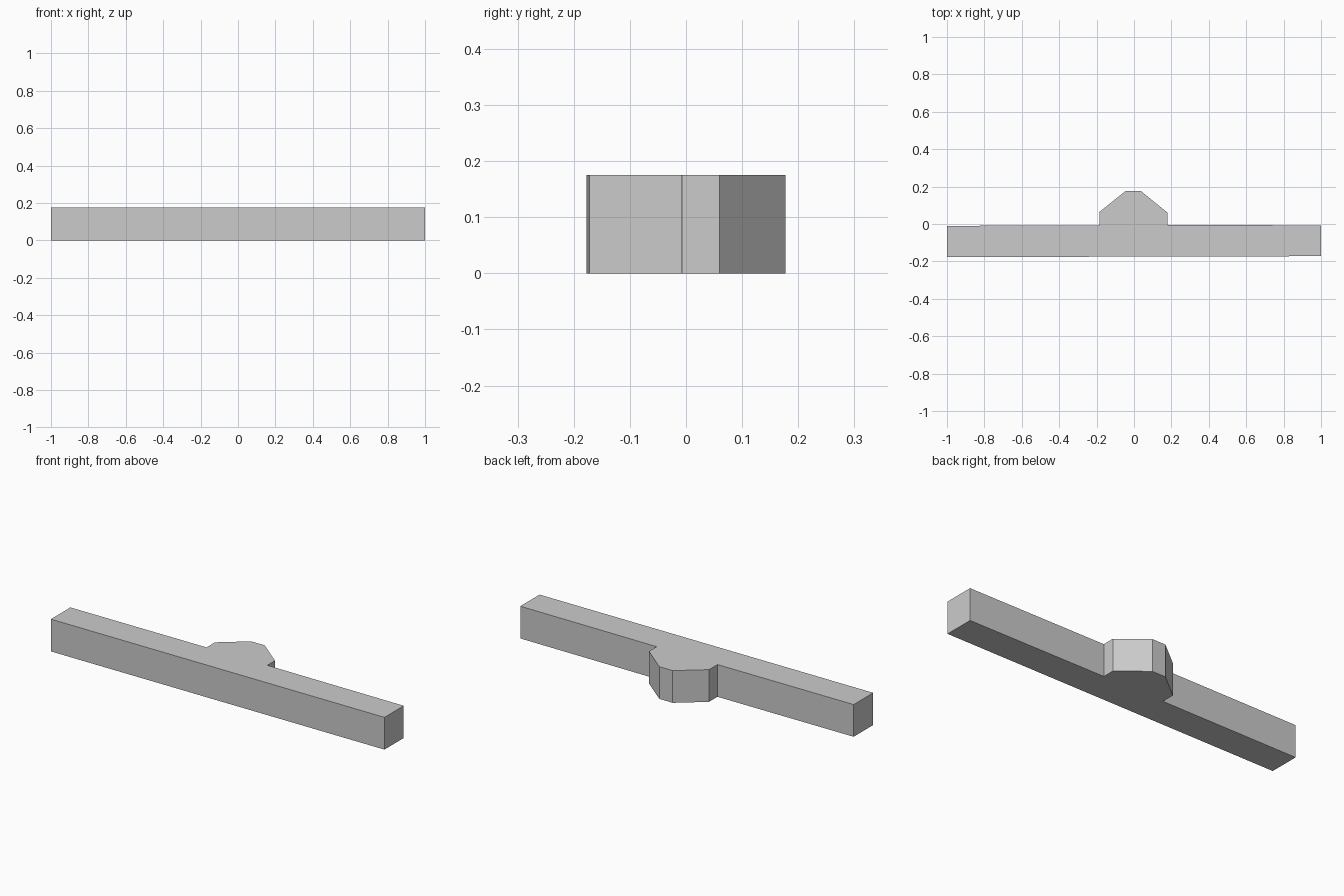
import bpy
import bmesh

HEIGHT = 0.175

default = bpy.data.objects.get("Cube")
if default:
    bpy.data.objects.remove(default, do_unlink=True)

# Plain grey material
grey = bpy.data.materials.new("plain grey")
grey.use_nodes = True
colour = (0.6, 0.6, 0.6, 1)
grey.diffuse_color = colour
grey.node_tree.nodes["Principled BSDF"].inputs["Base Color"].default_value = colour

# Outline of the bar, with the faceted bump on its back edge
outline = [
    (-1, -0.177), (1, -0.172), (1, -0.007),
    (0.18, -0.006), (0.18, 0.06), (0.036, 0.177),
    (-0.044, 0.177), (-0.184, 0.065), (-0.184, -0.007), (-1, -0.01),
]

# Extrude the outline upward into one solid block
bm = bmesh.new()
base = bm.faces.new([bm.verts.new((x, y, 0)) for x, y in outline])
top = bmesh.ops.extrude_face_region(bm, geom=[base], use_keep_orig=True)
bmesh.ops.translate(
    bm, vec=(0, 0, HEIGHT),
    verts=[v for v in top["geom"] if isinstance(v, bmesh.types.BMVert)])
bmesh.ops.recalc_face_normals(bm, faces=bm.faces)

mesh = bpy.data.meshes.new("bar_with_bump")
bm.to_mesh(mesh)
bm.free()
mesh.materials.append(grey)
bar = bpy.data.objects.new("bar_with_bump", mesh)
bpy.context.collection.objects.link(bar)
